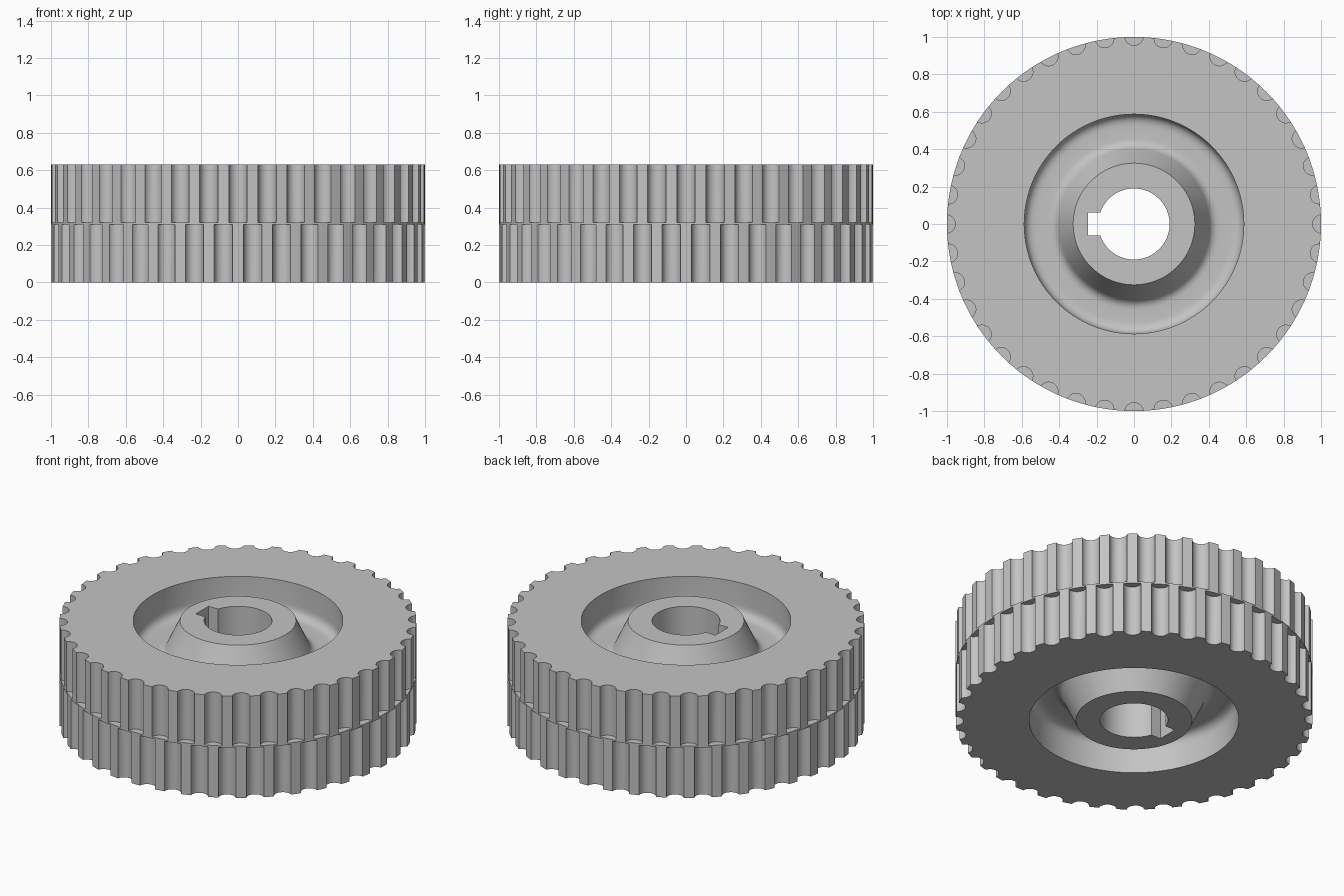
import bpy, bmesh, math
from mathutils import Matrix, Vector

cube = bpy.data.objects.get("Cube")
if cube:
    bpy.data.objects.remove(cube, do_unlink=True)

HEIGHT, DEPTH = 0.63, 0.2        # wheel height, depth of the face recesses
TEETH, GROOVE = 40, 0.05         # grooves per row, groove radius
WEB_LOW, WEB_HIGH = 0.31, 0.32   # thin full disc between the two rows

grey = bpy.data.materials.new("plain_grey")
grey.use_nodes = True
colour = (0.55, 0.55, 0.55, 1)
grey.diffuse_color = colour
grey.node_tree.nodes["Principled BSDF"].inputs["Base Color"].default_value = colour


def make_object(name, bm):
    bmesh.ops.recalc_face_normals(bm, faces=bm.faces)
    mesh = bpy.data.meshes.new(name)
    bm.to_mesh(mesh)
    bm.free()
    obj = bpy.data.objects.new(name, mesh)
    bpy.context.collection.objects.link(obj)
    mesh.materials.append(grey)
    return obj


def fillet(before, corner, after, size, steps=8):
    """Rounded corner between two straight profile lines."""
    c = Vector(corner)
    a = c + (Vector(before) - c).normalized() * size
    b = c + (Vector(after) - c).normalized() * size
    ts = [i / steps for i in range(steps + 1)]
    return [tuple(a * (1 - t) ** 2 + c * 2 * t * (1 - t) + b * t * t) for t in ts]


# Half section of one face: bore, flush hub, conical hub side, floor, recess wall, rim
floor = HEIGHT - DEPTH
hub, wall = (0.325, HEIGHT), (0.587, HEIGHT)
hub_foot, wall_foot = (0.418, floor), (0.587, floor)
upper = [(0.19, HEIGHT), hub]
upper += fillet(hub, hub_foot, wall_foot, 0.04)
upper += fillet(hub_foot, wall_foot, wall, 0.065)
upper += [wall, (1.0, HEIGHT)]
lower = [(r, HEIGHT - z) for r, z in reversed(upper)]

# Revolved wheel body
bm = bmesh.new()
verts = [bm.verts.new((r, 0, z)) for r, z in upper + lower]
edges = [bm.edges.new((v, verts[i - 1])) for i, v in enumerate(verts)]
bmesh.ops.spin(bm, geom=verts + edges, cent=(0, 0, 0), axis=(0, 0, 1),
               angle=2 * math.pi, steps=TEETH * 4)
bmesh.ops.remove_doubles(bm, verts=bm.verts, dist=0.0001)
wheel = make_object("toothed_wheel", bm)

# Two rows of round grooves, staggered by half a pitch
bm = bmesh.new()
pitch = 2 * math.pi / TEETH
for bottom, top, shift in ((-0.1, WEB_LOW, 0.5), (WEB_HIGH, HEIGHT + 0.1, 0)):
    for i in range(TEETH):
        place = (Matrix.Rotation((i + shift) * pitch, 4, "Z")
                 @ Matrix.Translation((1.005, 0, (bottom + top) / 2)))
        bmesh.ops.create_cone(bm, cap_ends=True, segments=24, radius1=GROOVE,
                              radius2=GROOVE, depth=top - bottom, matrix=place)
grooves = make_object("groove_cutter", bm)

# Keyway slot on the right side of the bore
bm = bmesh.new()
bmesh.ops.create_cube(bm, size=1, matrix=Matrix.Translation((-0.1725, 0, HEIGHT / 2))
                      @ Matrix.Diagonal((0.145, 0.125, 1, 1)))
keyway = make_object("keyway_cutter", bm)

bpy.ops.object.select_all(action="DESELECT")
wheel.select_set(True)
bpy.context.view_layer.objects.active = wheel
for cutter in (grooves, keyway):
    cutter.hide_render = True
    cut = wheel.modifiers.new(cutter.name, "BOOLEAN")
    cut.operation, cut.solver, cut.object = "DIFFERENCE", "EXACT", cutter
    bpy.ops.object.modifier_apply(modifier=cut.name)
    bpy.data.objects.remove(cutter, do_unlink=True)

bpy.ops.object.shade_smooth_by_angle(angle=math.radians(30))
